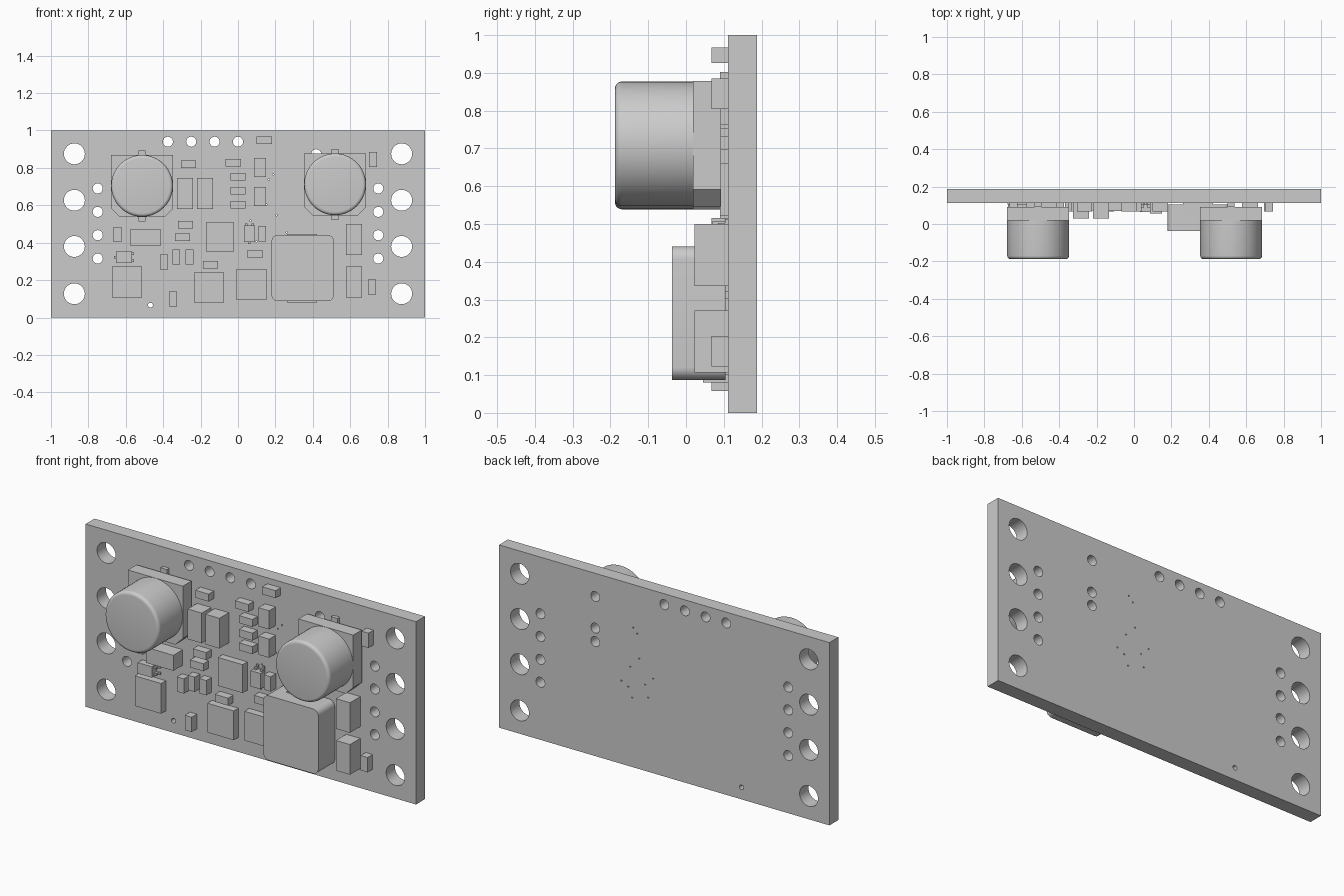
import bpy, bmesh, math

if "Cube" in bpy.data.objects:
    bpy.data.objects.remove(bpy.data.objects["Cube"])

FACE = 0.111   # y of the board's component side
BACK = 0.188


def finish(name, bm):
    bmesh.ops.recalc_face_normals(bm, faces=bm.faces)
    me = bpy.data.meshes.new(name)
    bm.to_mesh(me)
    bm.free()
    ob = bpy.data.objects.new(name, me)
    bpy.context.collection.objects.link(ob)
    return ob


def smooth(ob):
    bpy.ops.object.select_all(action='DESELECT')
    ob.select_set(True)
    bpy.context.view_layer.objects.active = ob
    bpy.ops.object.shade_smooth_by_angle(angle=math.radians(25))


def add_loft(bm, rings):
    """Join matching outlines; each ring is (list of x,z points, y)."""
    loops = [[bm.verts.new((x, y, z)) for x, z in pts] for pts, y in rings]
    n = len(loops[0])
    for a, b in zip(loops, loops[1:]):
        for i in range(n):
            j = (i + 1) % n
            bm.faces.new((a[i], a[j], b[j], b[i]))
    bm.faces.new(loops[0])
    bm.faces.new(loops[-1])


def loft(name, rings):
    bm = bmesh.new()
    add_loft(bm, rings)
    return finish(name, bm)


def rect(x, z, w, h):
    return [(x + sx * w / 2, z + sz * h / 2)
            for sx, sz in ((-1, -1), (1, -1), (1, 1), (-1, 1))]


def circle(x, z, r, n):
    return [(x + r * math.cos(2 * math.pi * i / n), z + r * math.sin(2 * math.pi * i / n))
            for i in range(n)]


def rounded(x, z, w, h, r, n=8):
    pts = []
    for k, (sx, sz) in enumerate(((1, 1), (-1, 1), (-1, -1), (1, -1))):
        for i in range(n + 1):
            a = math.pi / 2 * (k + i / n)
            pts.append((x + sx * (w / 2 - r) + r * math.cos(a),
                        z + sz * (h / 2 - r) + r * math.sin(a)))
    return pts


def block(name, x, z, w, h, y0, y1=FACE):
    return loft(name, [(rect(x, z, w, h), y0), (rect(x, z, w, h), y1)])


# Circuit board with drilled holes
board = block("circuit_board", 0, 0.5, 2, 1, FACE, BACK)
holes = [(s * 0.875, z, 0.056, 32) for s in (-1, 1) for z in (0.127, 0.38, 0.627, 0.875)]
holes += [(s * 0.75, z, 0.027, 24) for s in (-1, 1) for z in (0.315, 0.44, 0.565, 0.69)]
holes += [(x, 0.94, 0.027, 24) for x in (-0.375, -0.25, -0.125, 0)]
holes += [(0.418, z, 0.027, 24) for z in (0.626, 0.70, 0.873)]
holes += [(-0.468, 0.066, 0.013, 16)]
vias = [(0.188, 0.764), (0.164, 0.738), (0.152, 0.604), (0.206, 0.546), (0.26, 0.455),
        (0.218, 0.433), (0.067, 0.518), (0.115, 0.472), (0.194, 0.38), (0.097, 0.406)]
holes += [(x, z, 0.004, 8) for x, z in vias]
bm = bmesh.new()
for x, z, r, n in holes:
    add_loft(bm, [(circle(x, z, r, n), FACE - 0.05), (circle(x, z, r, n), BACK + 0.05)])
cutter = finish("hole_cutter", bm)
cutter.hide_render = True
mod = board.modifiers.new("holes", 'BOOLEAN')
mod.operation, mod.solver, mod.object = 'DIFFERENCE', 'EXACT', cutter
bpy.context.view_layer.objects.active = board
bpy.ops.object.modifier_apply(modifier=mod.name)
bpy.data.objects.remove(cutter)
smooth(board)

# Electrolytic capacitors: chamfered base, round can, two solder tabs
for side, cx, cz in (("left", -0.513, 0.704), ("right", 0.519, 0.712)):
    h, c = 0.166, 0.045
    base = [(cx - h, cz + h), (cx - h, cz - h + c), (cx - h + c, cz - h),
            (cx + h - c, cz - h), (cx + h, cz - h + c), (cx + h, cz + h)]
    loft(side + "_capacitor_base", [(base, 0.018), (base, 0.092)])
    b, R = 0.018, 0.165
    rings = [(circle(cx, cz, R, 64), 0.02)]
    for i in range(6):
        a = math.pi / 2 * i / 5
        rings.append((circle(cx, cz, R - b + b * math.cos(a), 64), -0.188 + b - b * math.sin(a)))
    smooth(loft(side + "_capacitor_can", rings))
    for end, s in (("upper", 1), ("lower", -1)):
        block(f"{side}_capacitor_{end}_tab", cx, cz + s * 0.12, 0.038, 0.14, 0.09)

# Power inductor with wrapped terminals
coil = rounded(0.346, 0.264, 0.333, 0.354, 0.034)
smooth(loft("inductor_body", [(coil, -0.037), (coil, 0.105)]))
for end, z in (("upper", 0.436), ("lower", 0.092)):
    block(f"inductor_{end}_terminal", 0.342, z, 0.16, 0.022, 0.045)

# Small chip parts, lying and standing
lying = [(0.14, 0.947), (-0.265, 0.82), (-0.025, 0.827), (0, 0.752), (0, 0.677),
         (0, 0.603), (-0.28, 0.496), (-0.297, 0.43), (0.09, 0.34), (-0.147, 0.282)]
standing = [(0.722, 0.845), (-0.645, 0.443), (0.13, 0.448), (-0.396, 0.296),
            (-0.33, 0.323), (-0.26, 0.323), (0.717, 0.163), (-0.348, 0.099)]
for x, z in lying:
    block("small_resistor", x, z, 0.081, 0.041, 0.067)
for x, z in standing:
    block("small_resistor", x, z, 0.042, 0.081, 0.067)

# Larger chip capacitors
for x, z in ((0.118, 0.803), (0.118, 0.648)):
    block("medium_chip_capacitor", x, z, 0.064, 0.102, 0.055)
for x, z, w, h, y in ((-0.283, 0.664, 0.085, 0.165, 0.03), (-0.176, 0.664, 0.085, 0.165, 0.03),
                      (-0.495, 0.427, 0.165, 0.085, 0.03),
                      (0.62, 0.418, 0.085, 0.165, 0.022), (0.62, 0.189, 0.085, 0.165, 0.022)):
    block("large_chip_capacitor", x, z, w, h, y)

# Square integrated circuits
for x, z, w, h in ((-0.096, 0.43, 0.15, 0.155), (-0.594, 0.19, 0.16, 0.165),
                   (-0.155, 0.16, 0.16, 0.16), (0.072, 0.176, 0.165, 0.16)):
    block("integrated_circuit", x, z, w, h, 0.07)


# Three-legged transistors with stepped legs
def transistor(cx, cz, turned):
    def piece(name, u, v, w, h, y0, y1):
        if turned:
            u, v, w, h = v, u, h, w
        block(name, cx + u, cz + v, w, h, y0, y1)
    piece("transistor_body", 0, 0, 0.086, 0.06, 0.065, 0.105)
    for s, v in ((-1, 0), (1, 0.018), (1, -0.018)):
        piece("transistor_leg", s * 0.048, v, 0.012, 0.013, 0.085, FACE)
        piece("transistor_foot", s * 0.058, v, 0.014, 0.013, 0.103, FACE)


transistor(-0.61, 0.322, False)
transistor(0.061, 0.448, True)
